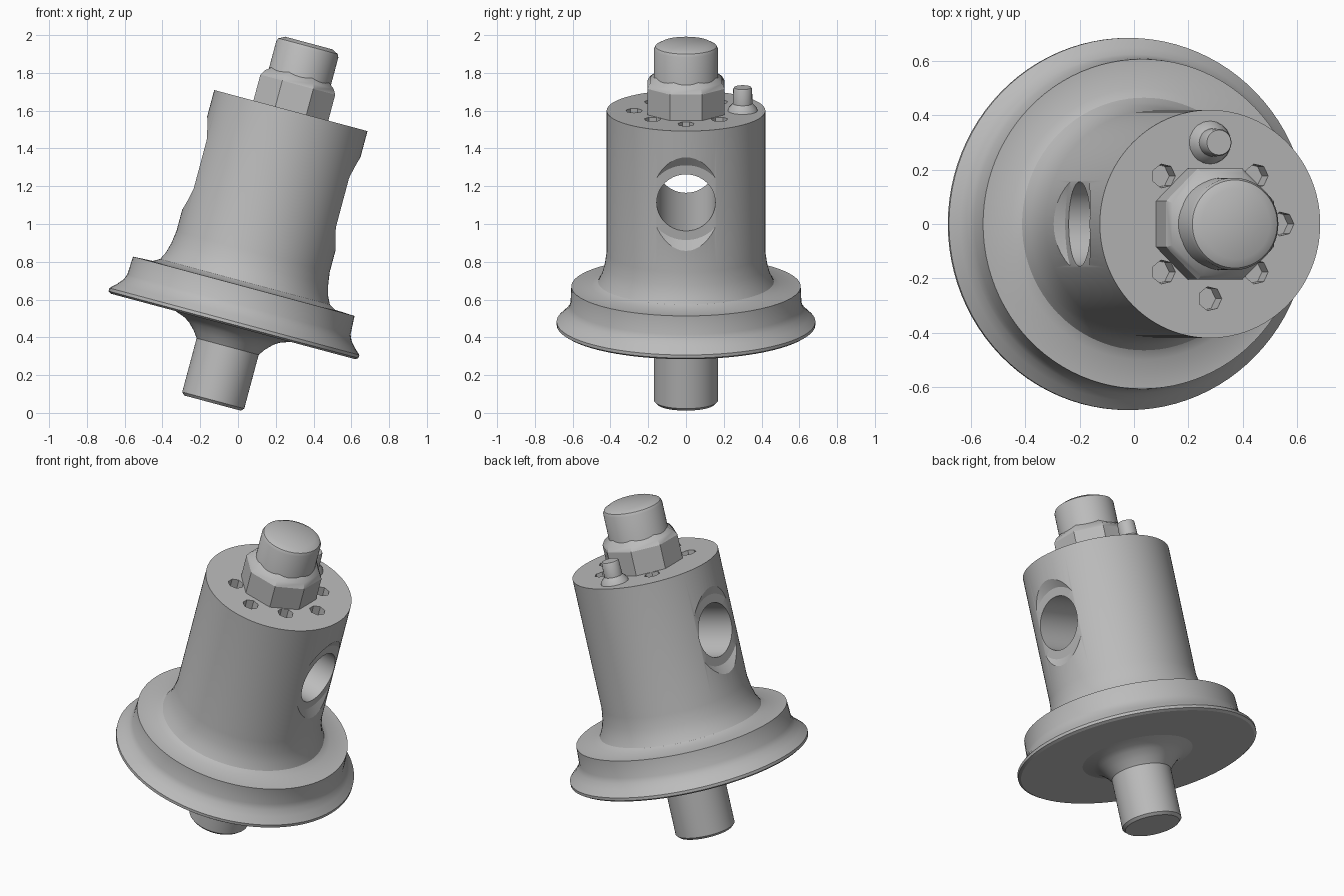
import bpy, bmesh
from math import sin, cos, pi, radians
from mathutils import Matrix

if "Cube" in bpy.data.objects:
    bpy.data.objects.remove(bpy.data.objects["Cube"])

# Single metal colour
metal = bpy.data.materials.new("plain_grey_metal")
metal.use_nodes = True
grey = (0.5, 0.5, 0.5, 1.0)
metal.diffuse_color = grey
metal.node_tree.nodes["Principled BSDF"].inputs["Base Color"].default_value = grey

# The whole assembly leans sideways about its base
LEAN = Matrix.Translation((-0.135, 0, 0.052)) @ Matrix.Rotation(radians(15), 4, "Y")


def lathe(name, profile, sides=64, phase=0.0, local=Matrix()):
    """Turn a (radius, height) profile into a capped solid."""
    bm = bmesh.new()
    rings = []
    for r, h in profile:
        angles = [phase + 2 * pi * i / sides for i in range(sides)]
        rings.append([bm.verts.new((r * cos(a), r * sin(a), h)) for a in angles])
    for low, high in zip(rings, rings[1:]):
        for i in range(sides):
            j = (i + 1) % sides
            bm.faces.new((low[i], low[j], high[j], high[i]))
    bm.faces.new(rings[0][::-1])
    bm.faces.new(rings[-1])
    bmesh.ops.recalc_face_normals(bm, faces=bm.faces)
    mesh = bpy.data.meshes.new(name)
    bm.to_mesh(mesh)
    bm.free()
    mesh.materials.append(metal)
    obj = bpy.data.objects.new(name, mesh)
    bpy.context.collection.objects.link(obj)
    obj.matrix_world = LEAN @ local
    return obj


def activate(obj):
    bpy.ops.object.select_all(action="DESELECT")
    obj.select_set(True)
    bpy.context.view_layer.objects.active = obj


def cut(target, cutter):
    cutter.hide_render = True
    bpy.context.view_layer.update()
    mod = target.modifiers.new("cut", "BOOLEAN")
    mod.operation = "DIFFERENCE"
    mod.solver = "EXACT"
    mod.object = cutter
    activate(target)
    bpy.ops.object.modifier_apply(modifier=mod.name)
    bpy.data.objects.remove(cutter)


# Flanged housing with a filleted foot
TOP = 1.603
housing = lathe("flanged_housing", [
    (0.67, 0.42), (0.685, 0.43), (0.685, 0.447), (0.65, 0.48), (0.625, 0.51),
    (0.612, 0.54), (0.607, 0.64), (0.50, 0.645), (0.465, 0.665), (0.445, 0.705),
    (0.43, 0.76), (0.42, 0.83), (0.42, TOP)], sides=96)

# Cross bore with a flared flat seat at each end
half = [(0.155, 0.39), (0.205, 0.39), (0.265, 0.425), (0.31, 0.452), (0.31, 0.55)]
bore_profile = [(r, -h) for r, h in reversed(half)] + half
across = Matrix.Translation((0, 0, 1.203)) @ Matrix.Rotation(pi / 2, 4, "Y")
cut(housing, lathe("bore_cutter", bore_profile, local=across))

# Bolt holes around the top face
for deg in (0, 45, 135, 225, 270, 315):
    a = radians(deg)
    spot = Matrix.Translation((0.275 * cos(a), 0.275 * sin(a), TOP))
    if deg % 90:
        spot = Matrix.Translation((0.25 * cos(a), 0.25 * sin(a), TOP))
    cut(housing, lathe("bolt_hole_cutter", [(0.045, -0.09), (0.045, 0.05)],
                       sides=7, local=spot))

# Lower shaft with its stepped neck under the flange
lower_shaft = lathe("lower_shaft", [
    (0.155, 0), (0.17, 0.015), (0.17, 0.45)])
lower_neck = lathe("lower_neck", [
    (0.17, 0.31), (0.195, 0.345), (0.23, 0.38), (0.26, 0.40), (0.33, 0.425)])

# Upper shaft with a chamfered tip
upper_shaft = lathe("upper_shaft", [
    (0.17, TOP - 0.05), (0.17, 1.94), (0.162, 1.956), (0.13, 1.973)])

# Faceted collar around the upper shaft
upper_collar = lathe("upper_collar", [
    (0.222, TOP - 0.03), (0.222, 1.745), (0.205, 1.772), (0.168, 1.80)],
    sides=8, phase=pi / 8)

# Locating pin beside the collar
locating_pin = lathe("locating_pin", [
    (0.085, -0.02), (0.075, 0.015), (0.052, 0.04), (0.05, 0.12), (0.046, 0.127)],
    sides=20, local=Matrix.Translation((0, 0.30, TOP)))

for part in (housing, lower_shaft, lower_neck, upper_shaft, upper_collar, locating_pin):
    activate(part)
    bpy.ops.object.shade_smooth_by_angle(angle=radians(30))
